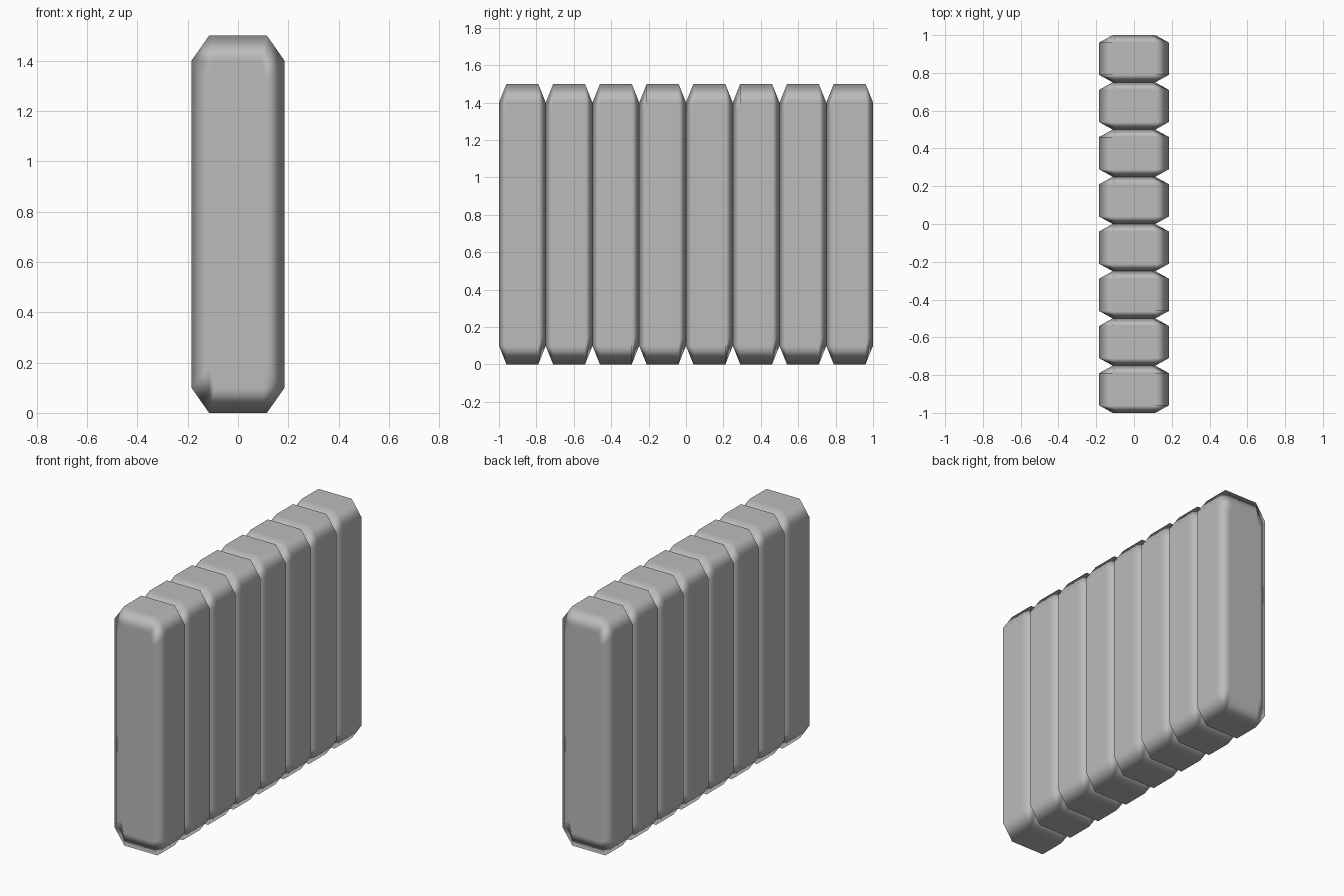
import bpy
import bmesh

if "Cube" in bpy.data.objects:
    bpy.data.objects.remove(bpy.data.objects["Cube"])

RIBS = 8
PITCH = 2 / RIBS
BEVEL = 0.04
MID_Z = 0.75

grey = bpy.data.materials.new("plain grey")
grey.use_nodes = True
colour = (0.5, 0.5, 0.5, 1)
grey.diffuse_color = colour
grey.node_tree.nodes["Principled BSDF"].inputs["Base Color"].default_value = colour


def octagon(bm, y, half_x, half_z, cut_x, cut_z):
    """Ring of eight vertices: a rectangle with its corners cut off."""
    quarter = [(half_x, half_z - cut_z), (half_x - cut_x, half_z)]
    ring = []
    for sx, sz in ((1, 1), (-1, 1), (-1, -1), (1, -1)):
        pair = quarter if sx * sz > 0 else quarter[::-1]
        ring += [bm.verts.new((sx * x, y, MID_Z + sz * z)) for x, z in pair]
    return ring


def make_rib(name, y):
    """Upright slab with chamfered rims, lofted along y."""
    bm = bmesh.new()
    half = PITCH / 2
    rings = []
    for offset in (-half, BEVEL - half, half - BEVEL, half):
        if abs(offset) == half:
            rings.append(octagon(bm, y + offset, 0.113, 0.65, 0.02, 0.08))
        else:
            rings.append(octagon(bm, y + offset, 0.185, 0.75, 0.07, 0.1))
    for a, b in zip(rings, rings[1:]):
        for i in range(8):
            j = (i + 1) % 8
            bm.faces.new((a[i], a[j], b[j], b[i]))
    bm.faces.new(rings[0])
    bm.faces.new(rings[-1])
    bmesh.ops.recalc_face_normals(bm, faces=bm.faces)
    for face in bm.faces:
        face.smooth = True
    mesh = bpy.data.meshes.new(name)
    bm.to_mesh(mesh)
    bm.free()
    mesh.materials.append(grey)
    rib = bpy.data.objects.new(name, mesh)
    bpy.context.collection.objects.link(rib)
    # Keeps the broad faces looking flat while the chamfers blend
    weighted = rib.modifiers.new("Flat broad faces", "WEIGHTED_NORMAL")
    weighted.weight = 100


# Row of touching ribs from front to back
for n in range(RIBS):
    make_rib(f"rib_{n + 1}", -1 + PITCH * (n + 0.5))
